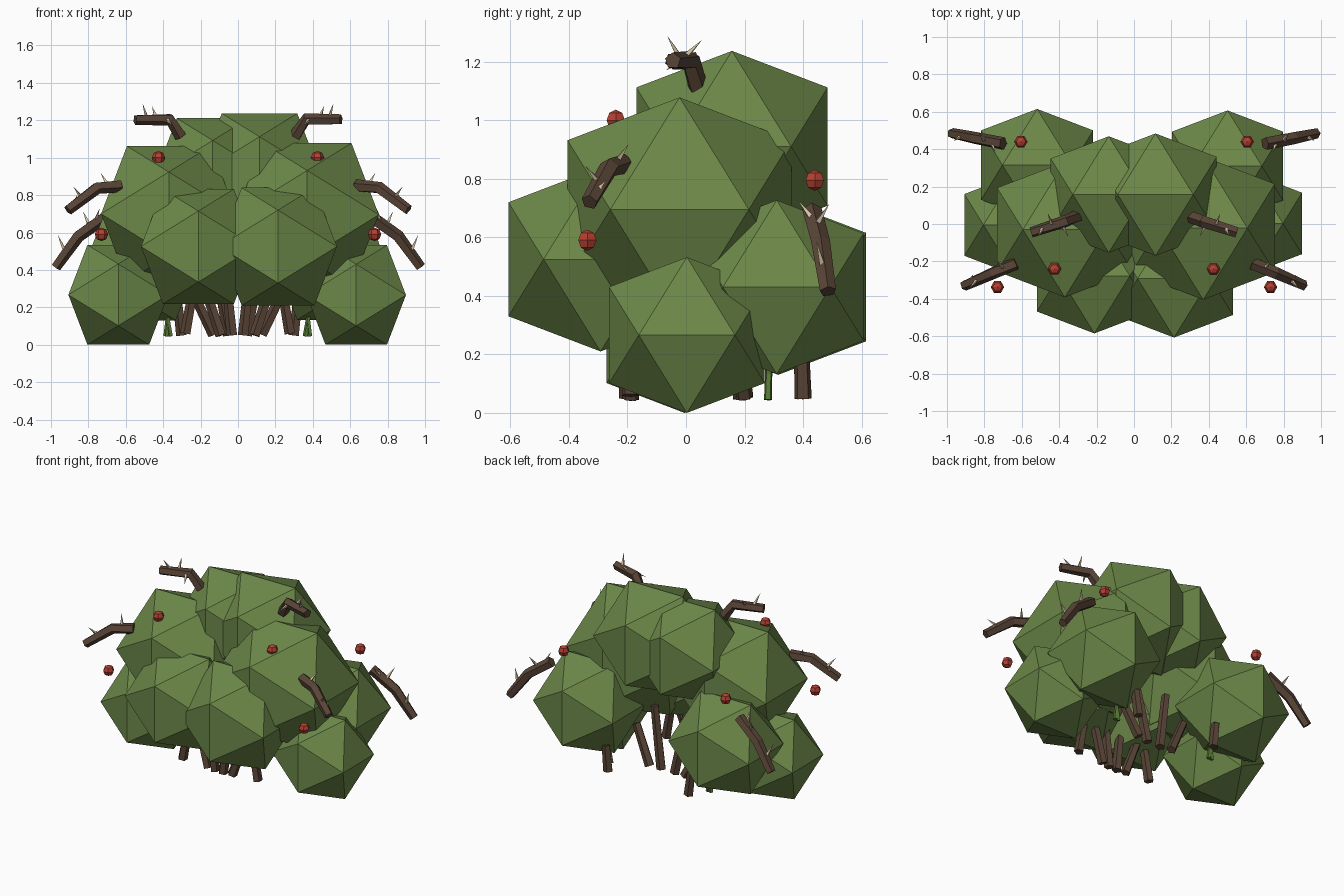
import bpy, bmesh, math
from mathutils import Vector

if "Cube" in bpy.data.objects:
    bpy.data.objects.remove(bpy.data.objects["Cube"])


def material(name, rgb):
    m = bpy.data.materials.new(name)
    m.diffuse_color = (*rgb, 1)
    m.use_nodes = True
    m.node_tree.nodes["Principled BSDF"].inputs["Base Color"].default_value = m.diffuse_color
    return m


LEAF = material("leaf_green", (0.150, 0.246, 0.066))
BARK = material("bark_brown", (0.100, 0.058, 0.037))
BERRY = material("berry_red", (0.46, 0.052, 0.032))
THORN = material("thorn_cream", (0.66, 0.56, 0.37))
SHOOT = material("shoot_green", (0.10, 0.20, 0.035))


def finish(name, bm, mat):
    bmesh.ops.recalc_face_normals(bm, faces=bm.faces)
    me = bpy.data.meshes.new(name)
    bm.to_mesh(me)
    bm.free()
    me.materials.append(mat)
    ob = bpy.data.objects.new(name, me)
    bpy.context.collection.objects.link(ob)
    return ob


def leaf_clump(name, centre, h):
    """Icosahedron with half extent h and an edge on top running along x."""
    bm = bmesh.new()
    s = h / ((1 + math.sqrt(5)) / 2)
    c = Vector(centre)
    for a in (-1, 1):
        for b in (-1, 1):
            for p in ((a * s, 0, b * h), (0, a * h, b * s), (a * h, b * s, 0)):
                bm.verts.new(c + Vector(p))
    bmesh.ops.convex_hull(bm, input=bm.verts)
    finish(name, bm, LEAF)


def tube(bm, path, radii, sides=5):
    """Faceted tube through the path points, capped at both ends."""
    pts = [Vector(p) for p in path]
    rings = []
    for i, p in enumerate(pts):
        d = (pts[min(i + 1, len(pts) - 1)] - pts[max(i - 1, 0)]).normalized()
        u = d.cross(Vector((0, 1, 0))).normalized()
        v = d.cross(u)
        rings.append([bm.verts.new(p + radii[i] * (u * math.cos(t) + v * math.sin(t)))
                      for t in (2 * math.pi * k / sides for k in range(sides))])
    for r0, r1 in zip(rings, rings[1:]):
        for k in range(sides):
            j = (k + 1) % sides
            bm.faces.new((r0[k], r0[j], r1[j], r1[k]))
    bm.faces.new(rings[0])
    bm.faces.new(rings[-1])


def thorn(bm, base, tip, r=0.012):
    base, tip = Vector(base), Vector(tip)
    d = (tip - base).normalized()
    u = d.orthogonal().normalized()
    v = d.cross(u)
    ring = [bm.verts.new(base + r * (u * math.cos(t) + v * math.sin(t)))
            for t in (2 * math.pi * k / 4 for k in range(4))]
    top = bm.verts.new(tip)
    for k in range(4):
        bm.faces.new((ring[k], ring[(k + 1) % 4], top))
    bm.faces.new(ring)


def berry(name, centre, r=0.036):
    """Six segments, four rings, flat faced."""
    bm = bmesh.new()
    c = Vector(centre)
    rows = [[bm.verts.new(c + r * Vector((math.sin(a) * math.cos(k * math.pi / 3),
                                         math.sin(a) * math.sin(k * math.pi / 3),
                                         math.cos(a)))) for k in range(6)]
            for a in (math.pi / 4, math.pi / 2, 3 * math.pi / 4)]
    for r0, r1 in zip(rows, rows[1:]):
        for k in range(6):
            j = (k + 1) % 6
            bm.faces.new((r0[k], r0[j], r1[j], r1[k]))
    for row, z in ((rows[0], r), (rows[-1], -r)):
        pole = bm.verts.new(c + Vector((0, 0, z)))
        for k in range(6):
            bm.faces.new((row[k], row[(k + 1) % 6], pole))
    finish(name, bm, BERRY)


# Foliage: left and right clumps differ slightly
clumps = {
    "outer_clump": [((-0.64, -0.005, 0.267), 0.267), ((0.632, 0.003, 0.266), 0.266)],
    "front_clump": [((-0.212, -0.278, 0.525), 0.307), ((0.214, -0.292, 0.525), 0.315)],
    "side_clump": [((-0.37, -0.03, 0.70), 0.362), ((0.37, -0.022, 0.695), 0.383)],
    "crown_clump": [((-0.135, 0.158, 0.90), 0.311), ((0.115, 0.157, 0.91), 0.327)],
    "back_clump": [((-0.518, 0.315, 0.43), 0.30), ((0.50, 0.31, 0.43), 0.297)],
}
for name, pair in clumps.items():
    for side, (centre, h) in zip(("left", "right"), pair):
        leaf_clump(f"{name}_{side}", centre, h)

# Branches: path, then thorn base and tip pairs
branches = {
    "upper_branch": (
        [(0.305, 0.04, 1.115), (0.365, 0.015, 1.205), (0.55, -0.045, 1.203)],
        [((0.49, -0.025, 1.22), (0.51, -0.065, 1.29)),
         ((0.44, 0.0, 1.22), (0.46, 0.055, 1.275)),
         ((0.38, -0.01, 1.205), (0.35, -0.07, 1.17))]),
    "middle_branch": (
        [(0.63, -0.21, 0.85), (0.755, -0.262, 0.838), (0.91, -0.33, 0.72)],
        [((0.70, -0.235, 0.86), (0.735, -0.195, 0.92)),
         ((0.84, -0.30, 0.79), (0.88, -0.345, 0.845)),
         ((0.88, -0.31, 0.75), (0.86, -0.27, 0.80))]),
    "lower_branch": (
        [(0.70, 0.43, 0.69), (0.855, 0.46, 0.58), (0.975, 0.485, 0.415)],
        [((0.76, 0.43, 0.665), (0.74, 0.38, 0.73)),
         ((0.80, 0.45, 0.65), (0.83, 0.49, 0.715)),
         ((0.93, 0.465, 0.51), (0.965, 0.445, 0.59))]),
}
for name, (path, spikes) in branches.items():
    for side, sx in (("left", -1), ("right", 1)):
        flip = lambda p: (p[0] * sx, p[1], p[2])
        bm = bmesh.new()
        tube(bm, [flip(p) for p in path], (0.035, 0.034, 0.029))
        finish(f"{name}_{side}", bm, BARK)
        bm = bmesh.new()
        for base, tip in spikes:
            thorn(bm, flip(base), flip(tip))
        finish(f"{name}_thorns_{side}", bm, THORN)

# Berries
for i, (x, y, z) in enumerate(((0.425, -0.24, 1.0), (0.73, -0.337, 0.59), (0.605, 0.44, 0.795))):
    for side, sx in (("left", -1), ("right", 1)):
        berry(f"berry_{i}_{side}", (x * sx, y, z))

# Woody stems: a central fan and four short outer ones
stems = [((0.03, -0.2, 0.05), (0.06, -0.2, 0.34)), ((0.09, -0.19, 0.05), (0.18, -0.17, 0.32)),
         ((0.05, 0.19, 0.05), (0.12, 0.16, 0.45)), ((0.13, 0.2, 0.055), (0.25, 0.17, 0.30)),
         ((0.30, 0.40, 0.05), (0.32, 0.395, 0.22)), ((0.28, -0.19, 0.06), (0.24, -0.19, 0.28))]
for i, (a, b) in enumerate(stems):
    for side, sx in (("left", -1), ("right", 1)):
        bm = bmesh.new()
        tube(bm, [(a[0] * sx, *a[1:]), (b[0] * sx, *b[1:])], (0.031, 0.027))
        finish(f"stem_{i}_{side}", bm, BARK)

# Thin green shoots under the back clumps
for side, sx in (("left", -1), ("right", 1)):
    bm = bmesh.new()
    for x, lean in ((0.385, -0.02), (0.36, 0.03)):
        tube(bm, [(x * sx, 0.28, 0.045), ((x + lean) * sx, 0.285, 0.22)], (0.014, 0.012))
    finish(f"shoots_{side}", bm, SHOOT)
